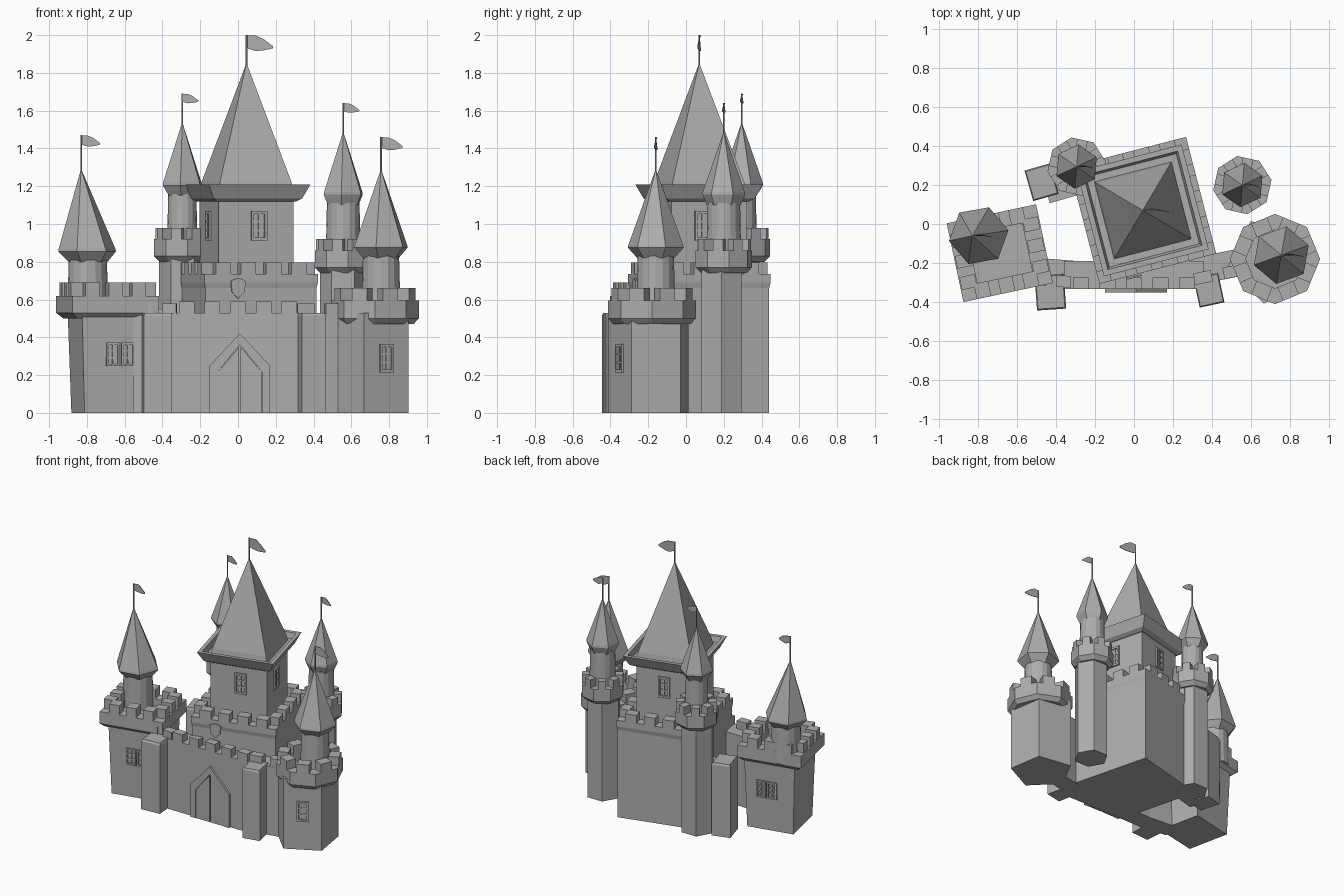
import bpy, bmesh, math
from math import sin, cos, radians, pi
from mathutils import Matrix, Vector

old = bpy.data.objects.get("Cube")
if old:
    bpy.data.objects.remove(old)

stone = bpy.data.materials.new("light_grey_stone")
stone.use_nodes = True
grey = (0.42, 0.42, 0.42, 1)
stone.diffuse_color = grey
stone.node_tree.nodes["Principled BSDF"].inputs["Base Color"].default_value = grey


def finish(name, bm):
    bmesh.ops.recalc_face_normals(bm, faces=bm.faces)
    mesh = bpy.data.meshes.new(name)
    bm.to_mesh(mesh)
    bm.free()
    mesh.materials.append(stone)
    obj = bpy.data.objects.new(name, mesh)
    bpy.context.collection.objects.link(obj)
    return obj


def rect(hx, hy, turn):
    a = radians(turn)
    corners = [(-hx, -hy), (hx, -hy), (hx, hy), (-hx, hy)]
    return [(x * cos(a) - y * sin(a), x * sin(a) + y * cos(a)) for x, y in corners]


def ngon(n, r, turn=0):
    return [(r * cos(2 * pi * i / n + radians(turn)), r * sin(2 * pi * i / n + radians(turn)))
            for i in range(n)]


def add_loft(bm, centre, outline, profile):
    """Stack scaled copies of an outline; profile holds (height, scale) pairs."""
    rings = [[bm.verts.new((centre[0] + x * s, centre[1] + y * s, z)) for x, y in outline]
             for z, s in profile]
    n = len(outline)
    for low, high in zip(rings, rings[1:]):
        for i in range(n):
            bm.faces.new((low[i], low[(i + 1) % n], high[(i + 1) % n], high[i]))
    bm.faces.new(rings[0][::-1])
    bm.faces.new(rings[-1])


def loft(name, centre, outline, profile):
    bm = bmesh.new()
    add_loft(bm, centre, outline, profile)
    return finish(name, bm)


def add_box(bm, centre, size, angle=0.0):
    mat = Matrix.Translation(centre) @ Matrix.Rotation(angle, 4, 'Z') @ Matrix.Diagonal((*size, 1))
    bmesh.ops.create_cube(bm, size=1, matrix=mat)


def add_merlons(bm, start, end, z, height, count, thick):
    """Row of evenly spaced blocks standing on a wall edge."""
    a, b = Vector(start), Vector(end)
    d = b - a
    ang = math.atan2(d.y, d.x)
    for i in range(count):
        p = a + d * ((i + 0.5) / count)
        add_box(bm, (p.x, p.y, z + height / 2), (d.length / count * 0.6, thick, height), ang)


def battlement(name, centre, outline, z0, z1, z2, count, thick, foot=0.86):
    """Hollow parapet with a flared foot and merlons on each side."""
    bm = bmesh.new()
    apothem = min((Vector(p) + Vector(q)).length / 2
                  for p, q in zip(outline, outline[1:] + outline[:1]))
    inner = 1 - thick / apothem
    add_loft(bm, centre, outline,
             [(z0, foot), (z0 + 0.03, 1), (z1, 1), (z1, inner), (z1 - 0.06, inner)])
    mid = (1 + inner) / 2
    pts = [(centre[0] + x * mid, centre[1] + y * mid) for x, y in outline]
    for p, q in zip(pts, pts[1:] + pts[:1]):
        add_merlons(bm, p, q, z1, z2 - z1, count, thick)
    return finish(name, bm)


def flag(name, x, y, z, top, length):
    """Thin pole carrying a drooping leaf-shaped pennant."""
    bm = bmesh.new()
    add_loft(bm, (x, y), ngon(6, 0.005), [(z - 0.03, 1), (top, 1)])
    upper = [(0, 0), (0.35, -0.02), (0.65, -0.15), (1, -0.42)]
    lower = [(0, -0.5), (0.35, -0.6), (0.65, -0.58), (1, -0.5)]
    rows = []
    for side in (-0.002, 0.002):
        rows.append([bm.verts.new((x + u * length, y + side + 0.008 * sin(u * 5), top + v * length))
                     for u, v in upper + lower[::-1]])
    bm.faces.new(rows[0])
    bm.faces.new(rows[1][::-1])
    for i in range(8):
        j = (i + 1) % 8
        bm.faces.new((rows[0][i], rows[0][j], rows[1][j], rows[1][i]))
    finish(name, bm)


def turret(name, x, y, shaft_r, z0, eave, roof_r, apex, top, length, turn, lean=0.0):
    """Round shaft with a flared six-sided roof whose tip may lean sideways."""
    loft(name + "_shaft", (x, y), ngon(16, shaft_r), [(z0, 1.04), (eave, 0.96)])
    roof = loft(name + "_roof", (x, y), ngon(6, roof_r, turn),
                [(eave - 0.01, shaft_r / roof_r), (eave + 0.045, 1), (eave + 0.06, 0.98), (apex, 0.03)])
    for v in roof.data.vertices:
        v.co.x += lean * (v.co.z - eave) / (apex - eave)
    flag(name + "_flag", x + lean, y, apex, top, length)


def window(name, x, y, z, w, h, turn, panes=1):
    """Raised frame with crossbars; turn is the wall's rotation from facing front."""
    bm = bmesh.new()
    step = w * 1.12
    for k in range(panes):
        off = (k - (panes - 1) / 2) * step
        for s in (-1, 1):
            add_box(bm, (off + s * w * 0.42, 0, 0), (w * 0.16, 0.024, h))
            add_box(bm, (off, 0, s * h * 0.45), (w, 0.024, h * 0.1))
            add_box(bm, (off, 0, s * h * 0.15), (w, 0.012, h * 0.07))
        add_box(bm, (off, 0, 0), (w * 0.12, 0.012, h))
    bm.transform(Matrix.Translation((x, y, z)) @ Matrix.Rotation(radians(turn), 4, 'Z'))
    finish(name, bm)


# Central keep: broad lower block, upper block, tray-shaped eave, tall roof
KEEP, TURN = (0.045, 0.07), 14.5
loft("keep_base", KEEP, rect(0.304, 0.304, TURN), [(0, 1), (0.7, 1)])
battlement("keep_battlement", KEEP, rect(0.31, 0.31, TURN), 0.66, 0.735, 0.795, 4, 0.07, 0.98)
loft("keep_upper", KEEP, rect(0.205, 0.205, TURN), [(0.66, 1), (1.15, 1)])
loft("keep_eave", KEEP, rect(0.278, 0.278, TURN),
     [(1.12, 0.78), (1.135, 0.87), (1.21, 1), (1.21, 0.9), (1.17, 0.86)])
loft("keep_roof", KEEP, rect(0.2, 0.2, TURN), [(1.15, 1.04), (1.22, 0.98), (1.84, 0.02)])
flag("keep_flag", KEEP[0], KEEP[1], 1.84, 2.0, 0.14)
for i, shift in enumerate((0.015, -0.035, 0.0, 0.0)):
    a = radians(TURN + 90 * i)
    window(f"keep_window_{i + 1}", KEEP[0] + 0.205 * sin(a) + shift * cos(a),
           KEEP[1] - 0.205 * cos(a) + shift * sin(a), 0.99, 0.085, 0.155, TURN + 90 * i)

# Square side tower
SIDE, LEAN = (-0.69, -0.15), 12
loft("square_tower_body", (-0.68, -0.15), rect(0.178, 0.175, LEAN), [(0, 0.96), (0.57, 1.06)])
battlement("square_tower_battlement", SIDE, rect(0.235, 0.207, LEAN), 0.5, 0.62, 0.69, 3, 0.08)
turret("square_tower_turret", -0.795, -0.06, 0.105, 0.54, 0.81, 0.155, 1.28, 1.47, 0.1, 10, -0.035)
for label, side in (("front", 1), ("back", -1)):
    a = radians(LEAN)
    window("square_tower_window_" + label, SIDE[0] + side * 0.18 * sin(a) + 0.03,
           SIDE[1] - side * 0.18 * cos(a) + 0.006, 0.31, 0.072, 0.125, LEAN, 2)

# Five-sided corner tower under an eight-sided parapet
loft("corner_tower_body", (0.702, -0.187), ngon(5, 0.225, -27), [(0, 1), (0.53, 1)])
battlement("corner_tower_battlement", (0.725, -0.18), ngon(8, 0.232), 0.47, 0.595, 0.66, 1, 0.075, 0.88)
turret("corner_tower_turret", 0.757, -0.16, 0.1, 0.5, 0.83, 0.15, 1.28, 1.46, 0.115, 20)
window("corner_tower_window", 0.785, -0.348, 0.29, 0.08, 0.15, 27)

# Two slim rear towers
rear = (("rear_west_tower", -0.295, 0.295, 0.8, 0.078, 1.16, 1.53, 1.69),
        ("rear_east_tower", 0.557, 0.2, 0.74, 0.09, 1.11, 1.48, 1.64))
for name, x, y, ledge, shaft, eave, apex, top in rear:
    loft(name + "_body", (x, y - 0.012), ngon(6, 0.122), [(0, 1), (ledge + 0.05, 1)])
    battlement(name + "_battlement", (x, y), ngon(8, 0.152, 10),
               ledge, ledge + 0.12, ledge + 0.18, 1, 0.06, 0.8)
    turret(name + "_turret", x, y, shaft, ledge + 0.03, eave, 0.114, apex, top, 0.085, 25)

# Gatehouse wall with battlements and the walls joining it to the towers
bm = bmesh.new()
add_box(bm, (0, -0.262, 0.265), (0.72, 0.146, 0.53))
add_merlons(bm, (-0.34, -0.305), (0.34, -0.305), 0.53, 0.06, 5, 0.06)
finish("gate_wall", bm)
for name, p, q in (("west_wall", (-0.55, -0.24), (-0.3, -0.26)),
                   ("east_wall", (0.28, -0.25), (0.58, -0.19))):
    bm = bmesh.new()
    d = Vector(q) - Vector(p)
    mid = (Vector(p) + Vector(q)) / 2
    add_box(bm, (mid.x, mid.y, 0.26), (d.length, 0.14, 0.52), math.atan2(d.y, d.x))
    add_merlons(bm, (p[0], p[1] - 0.04), (q[0], q[1] - 0.04), 0.52, 0.06, 2, 0.06)
    finish(name, bm)

# Buttresses either side of the gate and the rear stub wall
for name, c, half, turn, h in (("west_buttress", (-0.43, -0.35), 0.075, 4, 0.53),
                               ("east_buttress", (0.385, -0.34), 0.065, 12, 0.53),
                               ("rear_stub", (-0.475, 0.215), 0.068, 16, 0.55)):
    loft(name, c, rect(half, half * 1.2, turn), [(0, 1), (h - 0.015, 1), (h, 0.92)])
loft("rear_stub_link", (-0.36, 0.18), rect(0.09, 0.05, 16), [(0, 1), (0.5, 1)])

# Pointed gate arch and its two door leaves
bm = bmesh.new()
outer = [(-0.16, 0), (-0.16, 0.25), (0, 0.42), (0.16, 0.25), (0.16, 0)]
frame = []
for y in (-0.352, -0.32):
    frame.append([[bm.verts.new((x * s + 0.01, y, z * t)) for x, z in outer]
                  for s, t in ((1, 1), (0.74, 0.86))])
for i in range(4):
    (fo, fi), (bo, bi) = frame
    for a, b in ((fo, fi), (fo, bo), (fi, bi), (bo, bi)):
        bm.faces.new((a[i], a[i + 1], b[i + 1], b[i]))
finish("gate_arch", bm)
bm = bmesh.new()
for s in (-1, 1):
    leaf = [(0.004, 0), (0.118, 0), (0.118, 0.215), (0.004, 0.35)]
    bm.faces.new([bm.verts.new((0.01 + s * x, -0.34, z)) for x, z in leaf])
finish("gate_doors", bm).modifiers.new("thickness", 'SOLIDIFY').thickness = 0.008

# Shield plate on the keep's front wall
bm = bmesh.new()
shield = [(-0.04, 0.04), (0, 0.055), (0.04, 0.04), (0.035, -0.02), (0, -0.055), (-0.035, -0.02)]
bm.faces.new([bm.verts.new((x, 0, z)) for x, z in shield])
bm.transform(Matrix.Translation((0, -0.268, 0.66)) @ Matrix.Rotation(radians(TURN), 4, 'Z'))
finish("shield_plate", bm).modifiers.new("thickness", 'SOLIDIFY').thickness = 0.009
